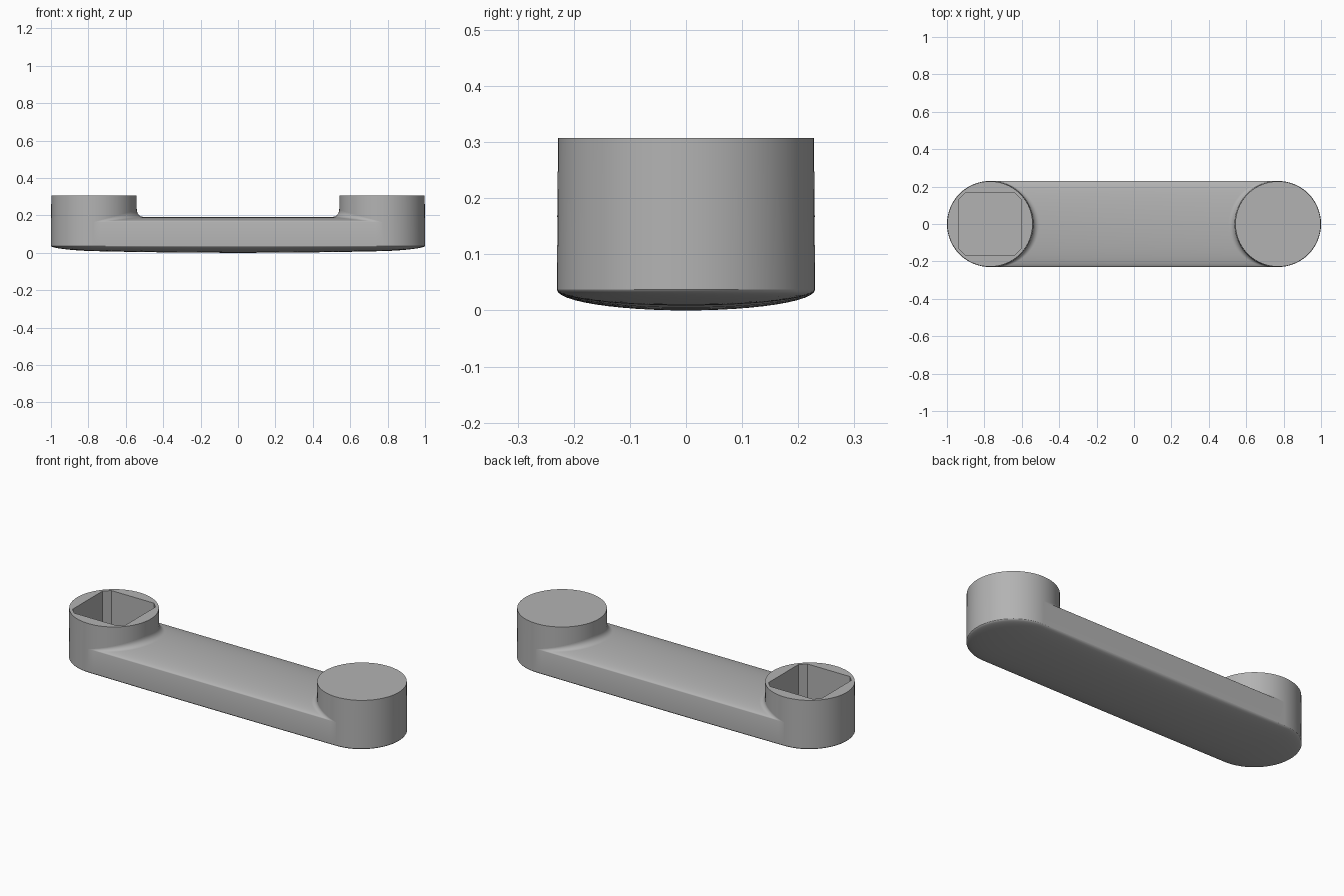
import bpy
import bmesh
from math import sin, cos, pi, sqrt, radians

if "Cube" in bpy.data.objects:
    bpy.data.objects.remove(bpy.data.objects["Cube"])

R, CX = 0.23, 0.77            # end radius, end centre distance
RIM, EDGE, CROWN = 0.037, 0.165, 0.027
TOP, FILLET = 0.307, 0.035
SEG = 64

grey = bpy.data.materials.new("satin grey")
grey.use_nodes = True
colour = (0.45, 0.45, 0.45, 1)
grey.diffuse_color = colour
grey.node_tree.nodes["Principled BSDF"].inputs["Base Color"].default_value = colour


def finish(bm, name):
    bmesh.ops.remove_doubles(bm, verts=bm.verts, dist=1e-5)
    bmesh.ops.recalc_face_normals(bm, faces=bm.faces)
    mesh = bpy.data.meshes.new(name)
    bm.to_mesh(mesh)
    bm.free()
    mesh.materials.append(grey)
    obj = bpy.data.objects.new(name, mesh)
    bpy.context.collection.objects.link(obj)
    return obj


def smooth(obj):
    bpy.ops.object.select_all(action='DESELECT')
    obj.select_set(True)
    bpy.context.view_layer.objects.active = obj
    bpy.ops.object.shade_smooth_by_angle(angle=radians(35))


def prism(name, points, z0, z1, taper=0.0, cx=0.0):
    bm = bmesh.new()
    low = [bm.verts.new((cx + x, y, z0)) for x, y in points]
    high = [bm.verts.new((cx + x * (1 - taper), y * (1 - taper), z1)) for x, y in points]
    n = len(points)
    for i in range(n):
        j = (i + 1) % n
        bm.faces.new((low[i], low[j], high[j], high[i]))
    bm.faces.new(low[::-1])
    bm.faces.new(high)
    return finish(bm, name)


def grid_faces(bm, rows):
    for a, b in zip(rows, rows[1:]):
        for i in range(len(a) - 1):
            bm.faces.new((a[i], a[i + 1], b[i + 1], b[i]))


# Arm: side walls and crowned top, flowing up into a fillet at each boss
bm = bmesh.new()
angles = [-pi / 2 + pi * i / 40 for i in range(41)]
section = [(-pi / 2, RIM)] + [(p, EDGE + CROWN * cos(p)) for p in angles] + [(pi / 2, RIM)]
rows = []
for p, z in section:
    xb = CX - R * cos(p)
    half = [(xb - FILLET * (1 - sin(a)), z + FILLET * cos(p) * (1 - cos(a)))
            for a in [pi / 2 * k / 10 for k in range(11)]]
    line = [(-x, h) for x, h in reversed(half)] + half
    rows.append([bm.verts.new((x, R * sin(p), h)) for x, h in line])
grid_faces(bm, rows)
smooth(finish(bm, "arm"))

# Underside: shallow dome over the long rounded outline
bm = bmesh.new()
outline = []
for side in (1, -1):
    outline += [(side * CX, side * cos(a), side * sin(a))
                for a in [-pi / 2 + pi * k / 32 for k in range(33)]]
    outline += [(side * CX * (1 - k / 4), 0, side) for k in range(1, 8)]
outline.append(outline[0])
rows = []
for k in range(13):
    u = sin(pi / 2 * k / 12)
    ring = []
    for x0, dx, dy in outline:
        x, y = x0 + dx * R * u, dy * R * u
        depth = (RIM - 0.015 * x * x) * sqrt(max(0, 1 - u * u))
        ring.append(bm.verts.new((x, y, RIM - depth)))
    rows.append(ring)
grid_faces(bm, rows[1:])
# Close the spine by joining the innermost ring to its centre line
for i in range(len(outline) - 1):
    quad = [rows[1][i], rows[1][i + 1], rows[0][i + 1], rows[0][i]]
    if (quad[2].co - quad[3].co).length < 1e-6:
        quad.pop()
    bm.faces.new(quad)
underside = finish(bm, "underside")
for poly in underside.data.polygons:
    if poly.normal.z > 0:
        underside.data.flip_normals()
        break
smooth(underside)

# Round bosses on both ends
circle = [(R * cos(2 * pi * k / SEG), R * sin(2 * pi * k / SEG)) for k in range(SEG)]
socket_boss = prism("socket_boss", circle, RIM, TOP, 0.008, -CX)
plain_boss = prism("plain_boss", circle, RIM, TOP, 0.008, CX)

# Square socket with clipped corners
H, C = 0.165, 0.033
corners = [(H, C - H), (H, H - C), (H - C, H), (C - H, H),
           (-H, H - C), (-H, C - H), (C - H, -H), (H - C, -H)]
cutter = prism("socket_cutter", corners, 0.08, TOP + 0.1, 0, -CX)
cutter.hide_render = True
cut = socket_boss.modifiers.new("socket", 'BOOLEAN')
cut.operation = 'DIFFERENCE'
cut.solver = 'EXACT'
cut.object = cutter
bpy.context.view_layer.objects.active = socket_boss
bpy.ops.object.modifier_apply(modifier=cut.name)
bpy.data.objects.remove(cutter)

for boss in (socket_boss, plain_boss):
    smooth(boss)
